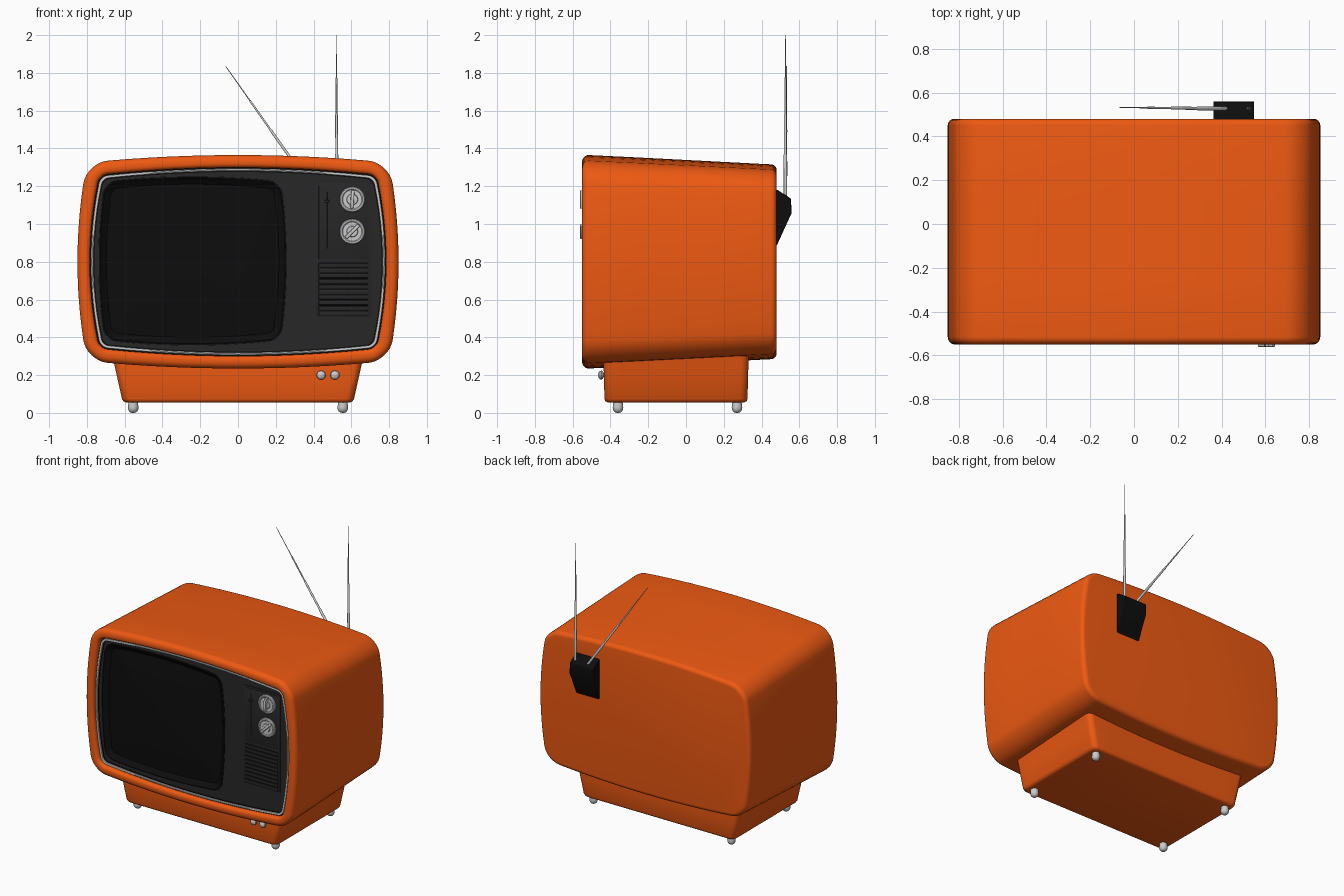
import bpy, bmesh
from math import sin, cos, pi, radians
from mathutils import Vector, Matrix

if "Cube" in bpy.data.objects:
    bpy.data.objects.remove(bpy.data.objects["Cube"])


def material(name, rgb):
    m = bpy.data.materials.new(name)
    m.diffuse_color = (*rgb, 1)
    m.use_nodes = True
    m.node_tree.nodes["Principled BSDF"].inputs["Base Color"].default_value = m.diffuse_color
    return m


ORANGE = material("orange_plastic", (0.85, 0.10, 0.006))
DARK = material("dark_panel", (0.02, 0.02, 0.021))
BLACK = material("black_plastic", (0.004, 0.004, 0.004))


def finish(name, bm, mat=None, angle=35):
    bmesh.ops.recalc_face_normals(bm, faces=bm.faces[:])
    me = bpy.data.meshes.new(name)
    bm.to_mesh(me)
    bm.free()
    ob = bpy.data.objects.new(name, me)
    bpy.context.collection.objects.link(ob)
    if mat:
        me.materials.append(mat)
    bpy.ops.object.select_all(action='DESELECT')
    ob.select_set(True)
    bpy.context.view_layer.objects.active = ob
    bpy.ops.object.shade_smooth_by_angle(angle=radians(angle))
    return ob


def outline(hu, hv, bu=0, bv=0, r=0.05, side=12, arc=8):
    """Rounded rectangle whose sides bulge outward by bu, bv."""
    pts = []
    corners = [(1, 1), (-1, 1), (-1, -1), (1, -1)]
    arcs = []
    for k, (su, sv) in enumerate(corners):
        arcs.append([(su * (hu - r) + r * cos(pi / 2 * (k + i / arc)),
                      sv * (hv - r) + r * sin(pi / 2 * (k + i / arc))) for i in range(arc + 1)])
    for k in range(4):
        a, b = arcs[k][-1], arcs[(k + 1) % 4][0]
        pts += arcs[k]
        pts += [(a[0] + (b[0] - a[0]) * i / side, a[1] + (b[1] - a[1]) * i / side) for i in range(1, side)]
    return [(u + bu * u / hu * (1 - (v / hv) ** 2), v + bv * v / hv * (1 - (u / hu) ** 2)) for u, v in pts]


def loft(name, loops, mat=None, ring=False, angle=35):
    """Skin matching loops; cap both ends, or join last to first."""
    bm = bmesh.new()
    rows = [[bm.verts.new(p) for p in lp] for lp in loops]
    n = len(rows[0])
    pairs = list(zip(rows, rows[1:])) + ([(rows[-1], rows[0])] if ring else [])
    for a, b in pairs:
        for i in range(n):
            bm.faces.new((a[i], a[(i + 1) % n], b[(i + 1) % n], b[i]))
    if not ring:
        bm.faces.new(rows[0])
        bm.faces.new(rows[-1])
    return finish(name, bm, mat, angle)


def lathe(name, profile, origin, direction, mat=None, n=24):
    """Turn (radius, height) points about an axis."""
    q = Vector((0, 0, 1)).rotation_difference(Vector(direction))
    o = Vector(origin)
    return loft(name, [[o + q @ Vector((r * cos(2 * pi * i / n), r * sin(2 * pi * i / n), h))
                        for i in range(n)] for r, h in profile], mat)


def box(name, centre, size, mat=None, bevel=0.003, spin=0):
    bm = bmesh.new()
    bmesh.ops.create_cube(bm, size=1)
    bmesh.ops.scale(bm, vec=size, verts=bm.verts)
    if bevel:
        bmesh.ops.bevel(bm, geom=bm.edges[:], offset=bevel, segments=2, affect='EDGES', profile=0.5)
    bm.transform(Matrix.Translation(centre) @ Matrix.Rotation(radians(spin), 4, 'Y'))
    return finish(name, bm, mat)


# Cabinet: bulged rounded shell, tapering in height to the back
def cabinet(y, inset):
    zs = 1 - 0.09 * max(0, (y + 0.5) / 0.98)
    pts = outline(0.80 - inset, 0.525 - inset, 0.05, 0.04, max(0.11 - inset, 0.03))
    return [(u, y, 0.80 + v * zs) for u, v in pts]


def fillet(y, r, sign):
    return [(y - sign * r * (1 - sin(a)), r * (1 - cos(a))) for a in (pi / 2 * i / 6 for i in range(7))]


back = [(0.48 - 0.03 * (1 - cos(pi / 2 * i / 6)), 0.03 * (1 - sin(pi / 2 * i / 6))) for i in range(7)]
front = [(-0.55 + 0.035 * (1 - sin(pi / 2 * i / 6)), 0.035 * (1 - cos(pi / 2 * i / 6))) for i in range(7)]
lip = [(-0.55 + 0.022 * (1 - cos(pi / 2 * i / 5)), 0.044 + 0.022 * sin(pi / 2 * i / 5)) for i in range(6)]
loft("cabinet", [cabinet(*p) for p in back + [(0.1, 0), (-0.25, 0)] + front + lip + [(-0.45, 0.067)]], ORANGE)


# Front panel with a screen opening
def screen(y, inset, k=1):
    pts = outline(0.467 - inset, 0.42 - inset, 0.03, 0.026, max(0.07 - inset, 0.02))
    return [(-0.24 + u * k, y, 0.805 + v * k) for u, v in pts]


loft("front_panel", [cabinet(-0.445, 0.066), cabinet(-0.515, 0.066), screen(-0.515, 0), screen(-0.47, 0)], DARK)
loft("panel_gasket", [cabinet(-0.51, 0.0655), cabinet(-0.519, 0.0655), cabinet(-0.519, 0.09),
                      cabinet(-0.51, 0.09)], BLACK, ring=True)
loft("silver_trim", [cabinet(-0.515, 0.071), cabinet(-0.528, 0.072), cabinet(-0.53, 0.078),
                     cabinet(-0.528, 0.084), cabinet(-0.515, 0.085)], ring=True)

# Screen: sloping bezel and domed glass
glass = [screen(-0.49 - 0.022 * (1 - k * k), 0.04, k) for k in (1, 0.9, 0.75, 0.6, 0.45, 0.3, 0.15, 0.03)]
loft("screen", [screen(-0.472, 0.001), screen(-0.517, 0.001), screen(-0.518, 0.008),
                screen(-0.493, 0.036)] + glass, BLACK)

# Control plate, slider, speaker slats
box("control_plate", (0.558, -0.516, 0.862), (0.292, 0.012, 0.71), DARK)
box("dial_plate", (0.558, -0.522, 1.01), (0.262, 0.006, 0.39), DARK, 0.002)
box("slider_slot", (0.473, -0.5245, 1.02), (0.007, 0.003, 0.30), BLACK, 0)
box("slider_handle", (0.473, -0.53, 1.12), (0.03, 0.014, 0.012), DARK)
box("speaker_back", (0.558, -0.522, 0.655), (0.262, 0.002, 0.285), BLACK, 0)
for i in range(10):
    box("speaker_slat", (0.558, -0.525, 0.526 + 0.0285 * i), (0.262, 0.011, 0.021), DARK)

# Tuning dials with grip bars
for z, spin in ((1.13, 4), (0.96, 45)):
    lathe("dial", [(0.068, 0), (0.068, 0.016), (0.063, 0.021), (0.055, 0.021), (0.05, 0.017), (0.03, 0.017),
                   (0.027, 0.022), (0.004, 0.022)], (0.605, -0.52, z), (0, -1, 0), n=40)
    box("dial_grip", (0.605, -0.547, z), (0.018, 0.028, 0.096), None, 0.004, spin)


# Base plinth
def plinth(z, inset=0):
    k = (z - 0.055) / 0.225
    return [(u, v - 0.053, z) for u, v in outline(0.61 + 0.05 * k - inset, 0.378 + 0.006 * k - inset, r=0.04)]


loft("base", [plinth(0.055, 0.02), plinth(0.057, 0.012), plinth(0.063, 0.004), plinth(0.074),
              plinth(0.2), plinth(0.33)], ORANGE)

# Feet and small base knobs
for x in (-0.555, 0.555):
    for y in (-0.36, 0.27):
        lathe("foot", [(0.005, 0), (0.014, 0.002), (0.022, 0.009), (0.027, 0.019), (0.028, 0.03),
                       (0.026, 0.045), (0.024, 0.065)], (x, y, 0), (0, 0, 1))
for x in (0.44, 0.513):
    lathe("base_knob", [(0.011, -0.02), (0.011, 0.004), (0.019, 0.007), (0.024, 0.015), (0.022, 0.024),
                        (0.014, 0.031), (0.003, 0.034)], (x, -0.432, 0.2), (0, -1, 0))

# Antenna holder: wedge on the back
prof = [(0.47, 1.18), (0.485, 1.18), (0.555, 1.135), (0.56, 1.06), (0.48, 0.885), (0.47, 0.885)]
holder = loft("antenna_holder", [[(x, y, z) for y, z in prof] for x in (0.362, 0.548)], BLACK)
mod = holder.modifiers.new("soft_edges", 'BEVEL')
mod.width, mod.segments = 0.006, 2

# Telescopic antennas
for tip, foot in (((0.52, 0.526, 2.0), (0.523, 0.526, 1.12)), ((-0.065, 0.532, 1.835), (0.43, 0.526, 1.133))):
    d = Vector(tip) - Vector(foot)
    L = d.length
    steps = [(0.009, 0), (0.009, 0.28), (0.007, 0.285), (0.007, 0.52), (0.005, 0.525), (0.005, 0.74),
             (0.003, 0.745), (0.002, 1)]
    lathe("antenna", [(r, t * L) for r, t in steps], foot, d, n=12)
